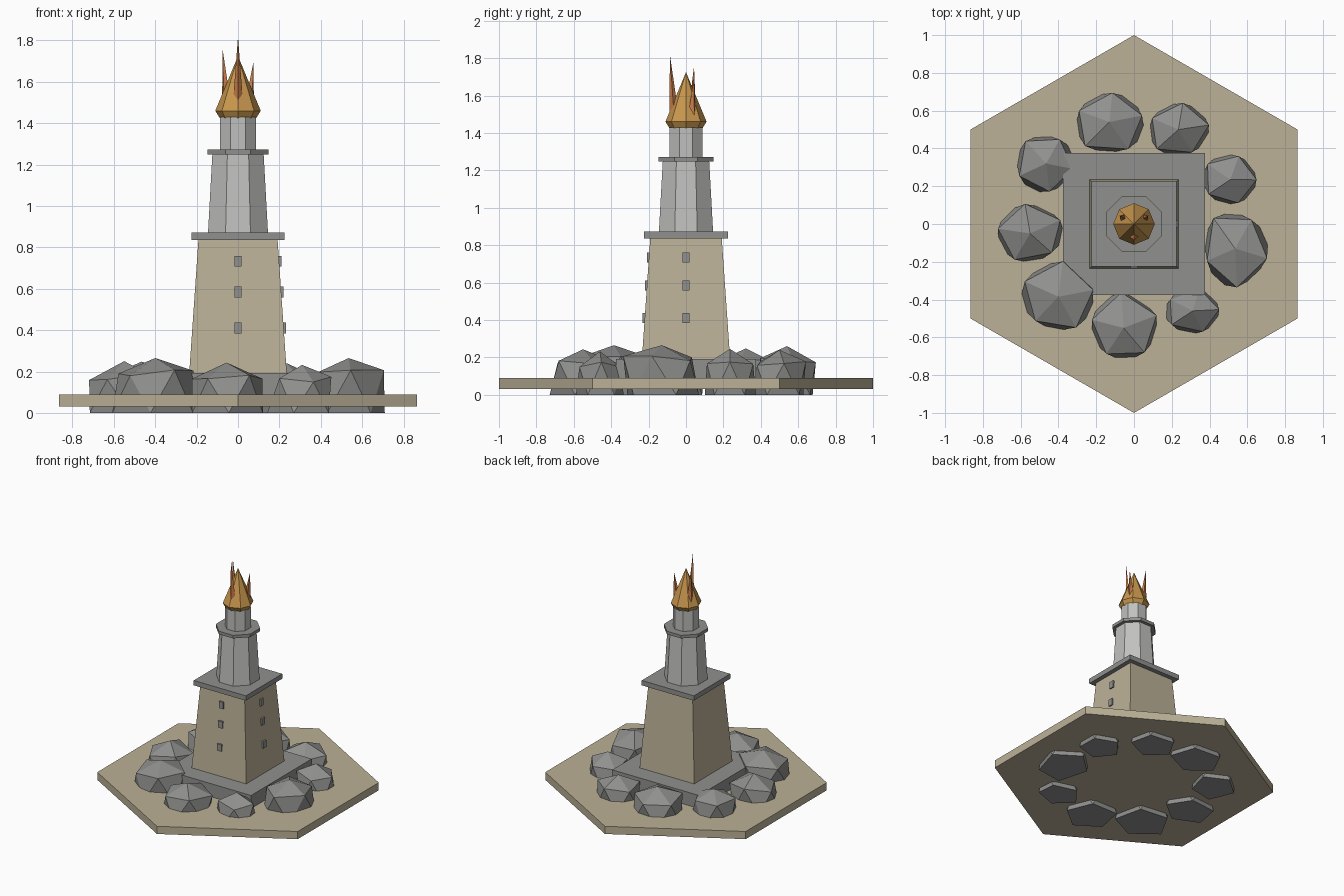
import bpy, bmesh, math, random
from mathutils import Vector

if "Cube" in bpy.data.objects:
    bpy.data.objects.remove(bpy.data.objects["Cube"])

random.seed(4)


def material(name, rgb):
    m = bpy.data.materials.new(name)
    m.diffuse_color = (*rgb, 1)
    m.use_nodes = True
    m.node_tree.nodes["Principled BSDF"].inputs["Base Color"].default_value = m.diffuse_color
    return m


SAND = material("sandstone", (0.50, 0.44, 0.31))
GREY = material("grey_stone", (0.28, 0.28, 0.275))
PALE = material("pale_stone", (0.53, 0.53, 0.52))
GOLD = material("golden_flame", (0.58, 0.31, 0.075))
FIRE = material("orange_flame", (0.60, 0.21, 0.07))


def loft(name, mat, rings, closed_bottom=True):
    """Skin a list of rings; a ring holding one point is an apex."""
    bm = bmesh.new()
    rows = [[bm.verts.new(p) for p in ring] for ring in rings]
    for a, b in zip(rows, rows[1:]):
        n = len(a)
        for i in range(n):
            j = (i + 1) % n
            if len(b) == 1:
                bm.faces.new((a[i], a[j], b[0]))
            else:
                bm.faces.new((a[i], a[j], b[j], b[i]))
    if closed_bottom:
        bm.faces.new(rows[0][::-1])
    if len(rows[-1]) > 1:
        bm.faces.new(rows[-1])
    bmesh.ops.recalc_face_normals(bm, faces=bm.faces[:])
    return finish(name, mat, bm)


def finish(name, mat, bm):
    me = bpy.data.meshes.new(name)
    bm.to_mesh(me)
    bm.free()
    me.materials.append(mat)
    ob = bpy.data.objects.new(name, me)
    bpy.context.collection.objects.link(ob)
    return ob


def ring(n, r, z, turn=0.0, cx=0.0, cy=0.0):
    return [(cx + r * math.cos(turn + math.tau * i / n),
             cy + r * math.sin(turn + math.tau * i / n), z) for i in range(n)]


def flat_ring(n, apothem, z):
    """Ring whose flat sides face the axes."""
    return ring(n, apothem / math.cos(math.pi / n), z, math.pi / n)


def tier(name, mat, n, *levels):
    return loft(name, mat, [flat_ring(n, a, z) for a, z in levels])


# Hexagonal ground slab and square plinth
loft("ground_slab", SAND, [ring(6, 1, z, math.pi / 2) for z in (0.03, 0.09)])
tier("plinth", GREY, 4, (0.375, 0.08), (0.375, 0.192))

# Tower tiers with their ledges
tier("square_tower", SAND, 4, (0.236, 0.19), (0.191, 0.84))
tier("square_ledge", GREY, 4, (0.225, 0.835), (0.225, 0.873))
tier("octagon_tower", PALE, 8, (0.145, 0.87), (0.124, 1.25))
tier("octagon_ledge", GREY, 8, (0.148, 1.248), (0.148, 1.272))
tier("lantern", PALE, 8, (0.087, 1.27), (0.087, 1.43))

# Fire bowl with the main flame rising from it
loft("main_flame", GOLD, [ring(8, 0.088, 1.425), ring(8, 0.11, 1.46),
                          [(0, 0, 1.725)]])

# Three outward-leaning flame tongues
for angle, top in ((-90, 1.818), (30, 1.695), (150, 1.757)):
    a = math.radians(angle)
    c, s = math.cos(a), math.sin(a)
    loft("flame_tongue", FIRE,
         [ring(4, 0.026, 1.48, a, 0.063 * c, 0.063 * s),
          [(0.086 * c, 0.086 * s, top)]])

# Window blocks on the front and right walls
for z in (0.41, 0.585, 0.733):
    wall = 0.236 - 0.045 * (z - 0.19) / 0.65
    for pos, size in (((0, -wall, z), (0.036, 0.022, 0.053)),
                      ((wall, 0, z), (0.022, 0.036, 0.053))):
        bm = bmesh.new()
        bmesh.ops.create_cube(bm, size=1)
        for v in bm.verts:
            v.co = Vector([p + q * k for p, q, k in zip(pos, v.co, size)])
        finish("window", GREY, bm)


def rock(x, y, rx, ry, top):
    """Twenty-sided boulder with a flattened base."""
    turn = random.uniform(0, math.tau)
    bm = bmesh.new()

    def belt(radius, z, shift, wobble):
        pts = []
        for i in range(5):
            a = turn + shift + math.tau * i / 5
            r = radius * random.uniform(0.93, 1.07)
            pts.append(bm.verts.new((x + rx * r * math.cos(a),
                                     y + ry * r * math.sin(a),
                                     z + random.uniform(-wobble, wobble))))
        return pts

    low = belt(1.06, 0.005, math.pi / 5, 0.0)
    high = belt(1.0, top - 0.075, 0.0, 0.018)
    peak = bm.verts.new((x, y, top))
    for i in range(5):
        j = (i + 1) % 5
        bm.faces.new((high[i], high[j], peak))
        bm.faces.new((low[i], high[j], high[i]))
        bm.faces.new((low[i], low[j], high[j]))
    bm.faces.new(low[::-1])
    # base sits level with the ground
    for v in low:
        v.co.z = 0.0
    bmesh.ops.recalc_face_normals(bm, faces=bm.faces[:])
    finish("rock", GREY, bm)


# Ring of boulders around the plinth
for spec in ((-0.13, 0.54, 0.185, 0.16, 0.26),
             (0.235, 0.50, 0.155, 0.135, 0.24),
             (0.51, 0.235, 0.145, 0.135, 0.245),
             (0.535, -0.13, 0.17, 0.195, 0.265),
             (0.31, -0.46, 0.15, 0.12, 0.232),
             (-0.055, -0.55, 0.18, 0.175, 0.243),
             (-0.40, -0.385, 0.19, 0.185, 0.265),
             (-0.55, -0.05, 0.168, 0.148, 0.25),
             (-0.465, 0.32, 0.155, 0.155, 0.248)):
    rock(*spec)
